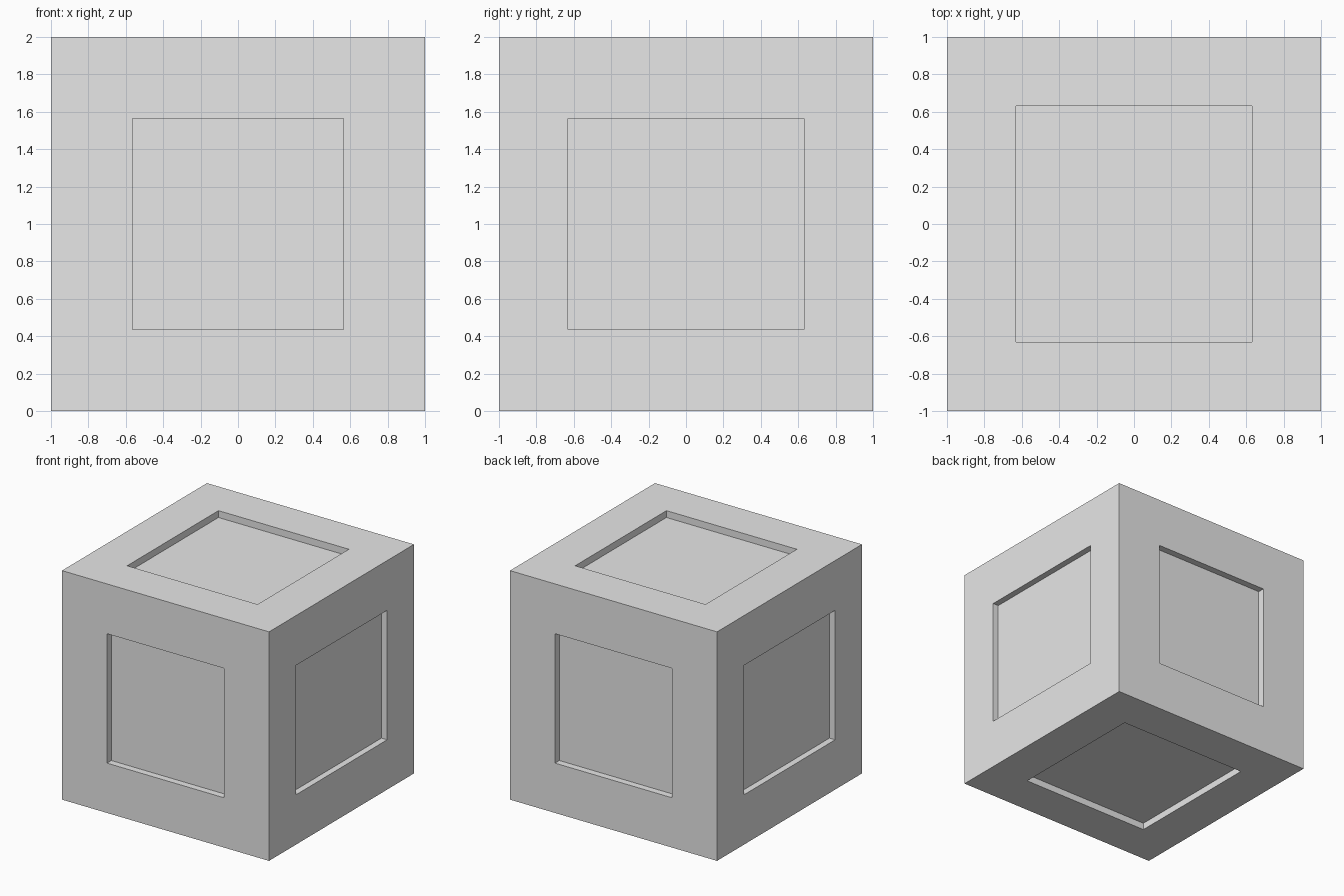
import bpy
import bmesh
from mathutils import Vector

default = bpy.data.objects.get("Cube")
if default:
    bpy.data.objects.remove(default, do_unlink=True)

# Single plain grey
grey = bpy.data.materials.new("light_grey")
grey.use_nodes = True
colour = (0.8, 0.8, 0.8, 1.0)
grey.diffuse_color = colour
grey.node_tree.nodes["Principled BSDF"].inputs["Base Color"].default_value = colour

# Half sizes of each recess and its depth, by the axis its face points along
RECESS = {
    0: (Vector((1, 0.63, 0.565)), 0.055),
    1: (Vector((0.565, 1, 0.565)), 0.06),
    2: (Vector((0.63, 0.63, 1)), 0.06),
}

# Solid block with one rectangular recess sunk in every side
bm = bmesh.new()
bmesh.ops.create_cube(bm, size=2)
bm.normal_update()
for face in list(bm.faces):
    axis = max(range(3), key=lambda i: abs(face.normal[i]))
    half, depth = RECESS[axis]
    # Rim of the recess
    bmesh.ops.inset_individual(bm, faces=[face], thickness=0.2, depth=0)
    for v in face.verts:
        v.co = Vector([h if c > 0 else -h for c, h in zip(v.co, half)])
    # Sunken floor with straight walls
    normal = face.normal.copy()
    floor = bmesh.ops.extrude_discrete_faces(bm, faces=[face])["faces"][0]
    bmesh.ops.translate(bm, verts=floor.verts[:], vec=-normal * depth)

bmesh.ops.translate(bm, verts=bm.verts[:], vec=(0, 0, 1))
bmesh.ops.recalc_face_normals(bm, faces=bm.faces[:])
mesh = bpy.data.meshes.new("recessed_block")
bm.to_mesh(mesh)
bm.free()
mesh.materials.append(grey)

block = bpy.data.objects.new("recessed_block", mesh)
bpy.context.collection.objects.link(block)
